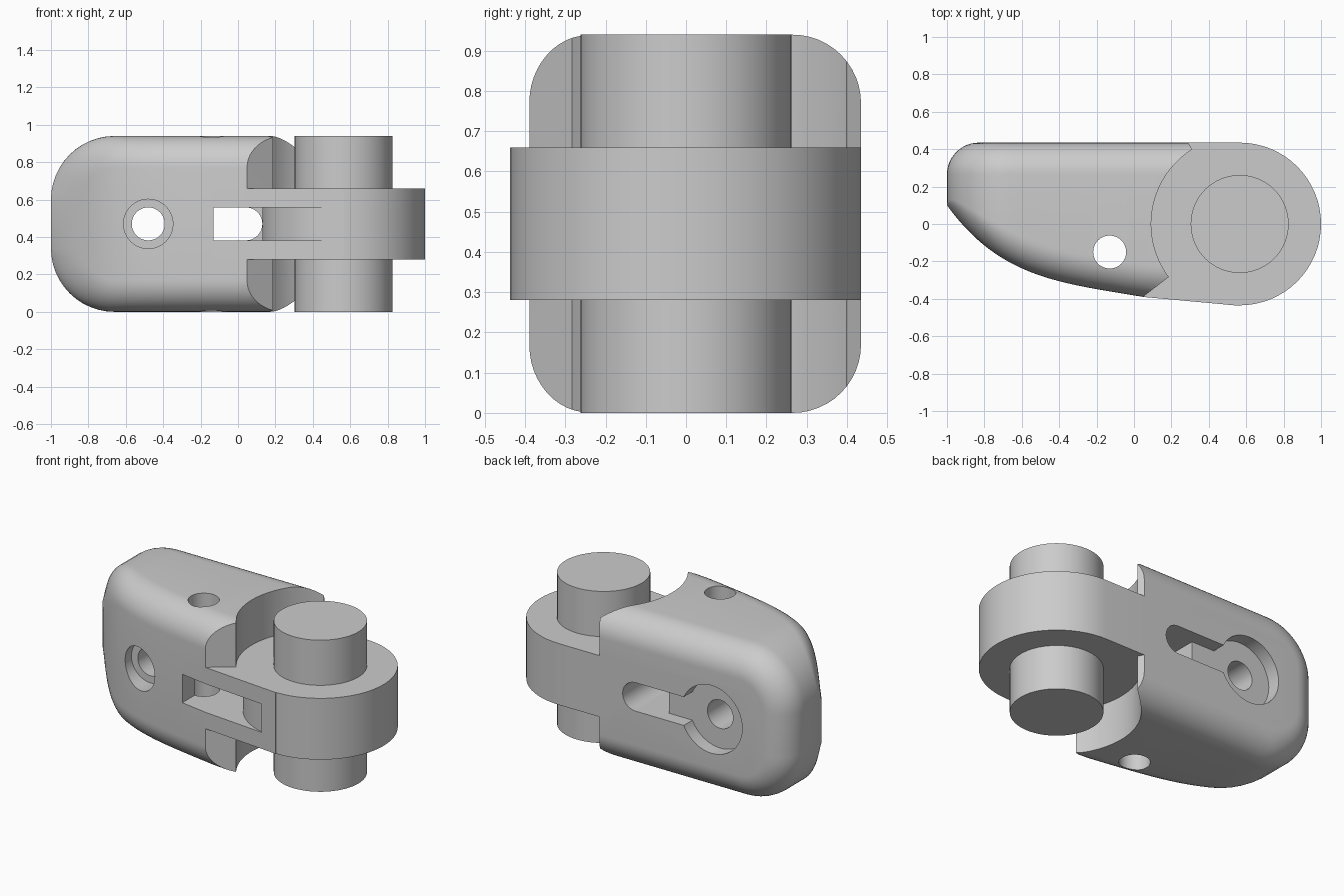
import bpy, bmesh, math

cube = bpy.data.objects.get("Cube")
if cube:
    bpy.data.objects.remove(cube, do_unlink=True)

# Single plain grey finish
grey = bpy.data.materials.new("plain grey")
grey.use_nodes = True
COLOUR = (0.6, 0.6, 0.6, 1)
grey.diffuse_color = COLOUR
grey.node_tree.nodes["Principled BSDF"].inputs["Base Color"].default_value = COLOUR

HEIGHT, BACK, HUB_X, HUB_R = 0.94, 0.435, 0.565, 0.435
MID = HEIGHT / 2
FILLET, CORNER, STEPS = 0.17, 0.34, 12
HOLE_R = 0.088


def finish(name, bm):
    bmesh.ops.recalc_face_normals(bm, faces=bm.faces)
    mesh = bpy.data.meshes.new(name)
    bm.to_mesh(mesh)
    bm.free()
    mesh.materials.append(grey)
    ob = bpy.data.objects.new(name, mesh)
    bpy.context.collection.objects.link(ob)
    return ob


def arc(cx, cy, r, start, end, n=32):
    angles = [math.radians(start + (end - start) * i / n) for i in range(n + 1)]
    return [(cx + r * math.cos(a), cy + r * math.sin(a)) for a in angles]


def circle(cx, cy, r):
    return arc(cx, cy, r, 0, 360, 64)[:-1]


def prism(name, pts, lo, hi, axis="z"):
    """Extrude a 2D outline along z, or along y when the outline is in x and z."""
    bm = bmesh.new()
    put = (lambda p, h: (p[0], p[1], h)) if axis == "z" else (lambda p, h: (p[0], h, p[1]))
    a = [bm.verts.new(put(p, lo)) for p in pts]
    b = [bm.verts.new(put(p, hi)) for p in pts]
    bm.faces.new(a)
    bm.faces.new(b)
    for i in range(len(pts)):
        j = (i + 1) % len(pts)
        bm.faces.new((a[i], a[j], b[j], b[i]))
    return finish(name, bm)


def combine(target, tool, operation="DIFFERENCE"):
    tool.hide_render = True
    mod = target.modifiers.new("combine", "BOOLEAN")
    mod.operation, mod.solver, mod.object = operation, "EXACT", tool
    bpy.context.view_layer.objects.active = target
    bpy.ops.object.modifier_apply(modifier=mod.name)
    bpy.data.objects.remove(tool, do_unlink=True)


def smooth(ob):
    bpy.ops.object.select_all(action="DESELECT")
    ob.select_set(True)
    bpy.context.view_layer.objects.active = ob
    bpy.ops.object.shade_smooth_by_angle(angle=math.radians(30))


def front_y(x):
    """Curved front side, running straight towards the hub."""
    if x > 0.05:
        return -0.39 - 0.092 * (x - 0.05)
    u = (x + 1) / 1.05
    return 0.1 - 0.49 * (0.35 * u + 0.65 * (1 - (1 - u) ** 4))


def outline(inset):
    """Side outline as (x, z, upward normal), top half followed by its mirror."""
    cx = -1 + CORNER
    top = [(HUB_X + (cx - HUB_X) * i / 24, HEIGHT - inset, 1) for i in range(24)]
    for i in range(STEPS + 1):
        a = math.radians(90 + 90 * i / STEPS)
        r = CORNER - inset
        top.append((cx + r * math.cos(a), HEIGHT - CORNER + r * math.sin(a), math.sin(a)))
    return top + [(x, HEIGHT - z, n) for x, z, n in reversed(top)]


# Body shell: filleted outlines lofted from the front face to the back face
bm = bmesh.new()
layers = []
angles = [math.pi / 2 * i / STEPS for i in range(STEPS + 1)]
for t in reversed(angles):
    drop = FILLET * (1 - math.sin(t))
    layers.append([bm.verts.new((x, front_y(x) + drop * n, z))
                   for x, z, n in outline(FILLET * (1 - math.cos(t)))])
for t in angles:
    y = BACK - FILLET * (1 - math.sin(t))
    layers.append([bm.verts.new((x, y, z))
                   for x, z, n in outline(FILLET * (1 - math.cos(t)))])
count = len(layers[0])
for a, b in zip(layers, layers[1:]):
    for i in range(count - 1):
        bm.faces.new((a[i], a[i + 1], b[i + 1], b[i]))
front = layers[0]
for i in range(count // 2 - 1):
    bm.faces.new((front[i], front[i + 1], front[count - 2 - i], front[count - 1 - i]))
bm.faces.new(layers[-1])
bm.faces.new([v[0] for v in layers] + [v[-1] for v in reversed(layers)])
body = finish("hinge_body", bm)

# Round knuckle at the hinge end
combine(body, prism("knuckle", circle(HUB_X, 0, HUB_R), 0.2, 0.74), "UNION")

# Clearance recesses above and below the tongue
recess = [(1.3, 0.6), (0.2, 0.6), (0.29, BACK)]
recess += arc(HUB_X, 0, 0.473, 122.5, 216.8) + [(0.05, -0.388), (-0.09, -0.493), (1.3, -0.6)]
for lo, hi in ((-0.2, 0.28), (0.66, 1.2)):
    combine(body, prism("recess_cutter", recess, lo, hi))

# Front slot, stopping against the round knuckle
slot = [(-0.13, -0.8), (-0.13, 0.02), (0.131, 0.02)]
slot += arc(HUB_X, 0, HUB_R, 180, 256) + [(0.46, -0.8)]
combine(body, prism("front_slot_cutter", slot, MID - HOLE_R, MID + HOLE_R))

# Rear slot: shallow beside the bore, deep where it meets the front slot
for start, depth in ((-0.48, 0.35), (-0.13, 0.0)):
    pts = [(start, MID - HOLE_R)] + arc(0.042, MID, HOLE_R, -90, 90) + [(start, MID + HOLE_R)]
    combine(body, prism("rear_slot_cutter", pts, depth, 0.8, "y"))

# Cross hole with a bore at each side
for radius, lo, hi in ((0.21, 0.35, 0.9), (0.132, -0.8, -0.17), (HOLE_R, -0.9, 1.0)):
    combine(body, prism("bore_cutter", circle(-0.48, MID, radius), lo, hi, "y"))

# Vertical hole
combine(body, prism("vertical_hole_cutter", circle(-0.13, -0.15, HOLE_R), -0.3, 1.3))
smooth(body)

# Hinge pin
smooth(prism("hinge_pin", circle(HUB_X, 0, 0.262), 0, HEIGHT))
